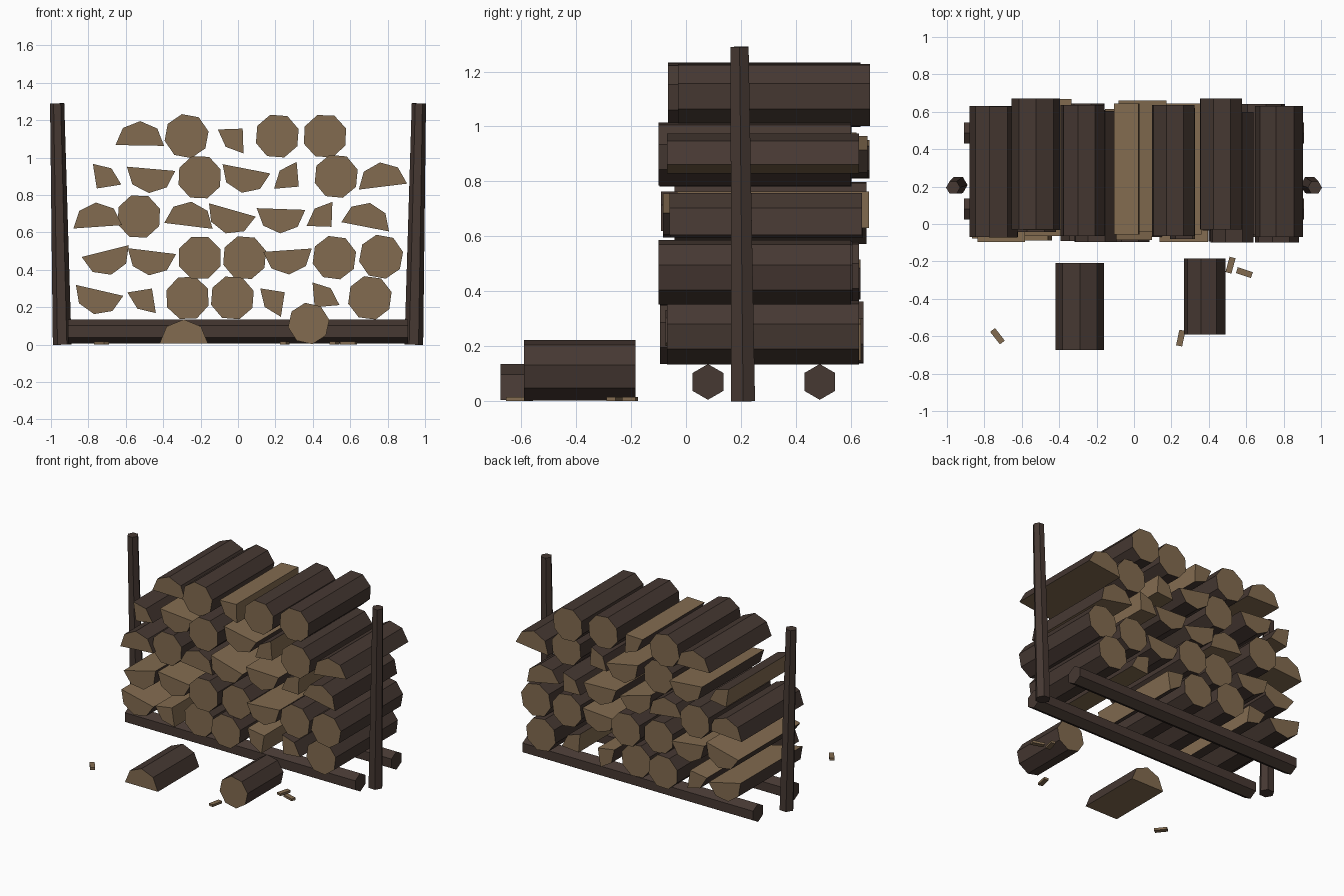
import bpy
import bmesh
import math
import random
from mathutils import Matrix, Vector

random.seed(7)
default_cube = bpy.data.objects.get("Cube")
if default_cube:
    bpy.data.objects.remove(default_cube, do_unlink=True)


def make_material(name, color):
    material = bpy.data.materials.new(name)
    material.use_nodes = True
    material.diffuse_color = color
    shader = material.node_tree.nodes["Principled BSDF"]
    shader.inputs["Base Color"].default_value = color
    shader.inputs["Roughness"].default_value = 0.9
    return material


bark = make_material("dark bark", (0.061, 0.040, 0.032, 1))
cut_wood = make_material("cut wood", (0.225, 0.148, 0.080, 1))


def finish(name, bm, materials):
    bmesh.ops.recalc_face_normals(bm, faces=bm.faces[:])
    mesh = bpy.data.meshes.new(name)
    bm.to_mesh(mesh)
    bm.free()
    for material in materials:
        mesh.materials.append(material)
    obj = bpy.data.objects.new(name, mesh)
    bpy.context.collection.objects.link(obj)
    return obj


def add_log(name, kind, x, z, facing, y_mid, length=0.70, radius=None):
    """Prism along y: a whole, half or quarter eight-sided log.
    facing is the direction of the middle of its bark, in degrees."""
    span, sides, default_radius = {
        "whole": (360, 8, 0.120),
        "half": (180, 4, 0.130),
        "quarter": (90, 2, 0.133),
    }[kind]
    radius = radius or default_radius
    start = facing - span / 2
    count = sides if kind == "whole" else sides + 1
    angles = [math.radians(start + span * i / sides) for i in range(count)]
    outline = [(x + radius * math.cos(a), z + radius * math.sin(a)) for a in angles]
    if kind == "quarter":
        outline.append((x, z))

    bm = bmesh.new()
    rings = [[bm.verts.new((px, y_mid + side * length / 2, pz)) for px, pz in outline]
             for side in (-1, 1)]
    front, back = rings
    for ring in rings:
        bm.faces.new(ring).material_index = 1
    total = len(outline)
    for i in range(total):
        j = (i + 1) % total
        face = bm.faces.new((front[i], front[j], back[j], back[i]))
        face.material_index = 0 if i < sides else 1
    return finish(name, bm, (bark, cut_wood))


def add_pole(name, bottom, top, radius_bottom, radius_top, turn):
    """Six-sided pole between two points."""
    bottom, top = Vector(bottom), Vector(top)
    axis = top - bottom
    bm = bmesh.new()
    bmesh.ops.create_cone(bm, cap_ends=True, segments=6, radius1=radius_bottom,
                          radius2=radius_top, depth=axis.length)
    aim = Vector((0, 0, 1)).rotation_difference(axis).to_matrix().to_4x4()
    place = Matrix.Translation((bottom + top) / 2) @ aim @ Matrix.Rotation(turn, 4, "Z")
    bmesh.ops.transform(bm, matrix=place, verts=bm.verts[:])
    return finish(name, bm, (bark,))


# Rack: two ground beams and two leaning side posts
for label, y in (("front", 0.08), ("back", 0.487)):
    add_pole(label + "_beam", (-0.91, y, 0.07), (0.91, y, 0.07), 0.065, 0.065, math.pi / 2)
for label, side in (("left", 1), ("right", -1)):
    add_pole(label + "_post", (side * 0.94, 0.208, 0), (side * 0.967, 0.195, 1.29),
             0.05, 0.038, math.pi / 2)

# Stacked wood, bottom row first: kind, x, z, facing, optional depth centre
W, H, Q = "whole", "half", "quarter"
rows = [
    [(H, -0.74, 0.29, -103), (Q, -0.46, 0.30, 234), (W, -0.27, 0.25, 25),
     (W, -0.03, 0.25, 18), (Q, 0.25, 0.28, 216), (Q, 0.41, 0.20, 50),
     (W, 0.705, 0.25, 15, 0.28)],
    [(H, -0.71, 0.50, -76), (H, -0.46, 0.50, -97), (W, -0.205, 0.465, 22),
     (W, 0.035, 0.465, 18), (H, 0.265, 0.505, -86), (W, 0.515, 0.465, 15),
     (W, 0.765, 0.47, 12, 0.25)],
    [(H, -0.75, 0.63, 94), (W, -0.53, 0.685, 20), (H, -0.265, 0.635, 83),
     (H, -0.03, 0.72, -106), (H, 0.23, 0.725, -92), (Q, 0.50, 0.63, 133),
     (H, 0.68, 0.63, 79)],
    [(Q, -0.755, 0.835, 54), (H, -0.465, 0.94, -95), (W, -0.205, 0.895, 20),
     (H, 0.045, 0.94, -101), (Q, 0.325, 0.845, 140), (W, 0.525, 0.90, 17, 0.25),
     (H, 0.775, 0.845, 97, 0.28)],
    [(H, -0.525, 1.065, 89, 0.32), (W, -0.275, 1.115, 12, 0.285),
     (Q, 0.025, 1.155, 227, 0.295), (W, 0.21, 1.115, 18, 0.285),
     (W, 0.465, 1.115, 20, 0.32)],
]
for r, row in enumerate(rows, 1):
    for c, (kind, x, z, facing, *depth) in enumerate(row, 1):
        y_mid = depth[0] if depth else 0.285 + random.uniform(-0.035, 0.035)
        add_log(f"{kind}_log_row_{r}_{c}", kind, x, z, facing, y_mid)

# Loose pieces lying in front of the rack
add_log("loose_half_log", H, -0.29, 0.005, 90, -0.442, 0.465)
add_log("loose_whole_log", W, 0.378, 0.113, 10, -0.387, 0.405, 0.112)

# Wood chips on the ground
chips = [(0.516, -0.22, 75), (0.59, -0.26, -18), (0.25, -0.61, 78), (-0.73, -0.60, -52)]
for i, (x, y, angle) in enumerate(chips, 1):
    bm = bmesh.new()
    bmesh.ops.create_cube(bm, size=1)
    place = (Matrix.Translation((x, y, 0.008)) @ Matrix.Rotation(math.radians(angle), 4, "Z")
             @ Matrix.Diagonal((0.085, 0.033, 0.016, 1)))
    bmesh.ops.transform(bm, matrix=place, verts=bm.verts[:])
    finish(f"wood_chip_{i}", bm, (cut_wood,))
